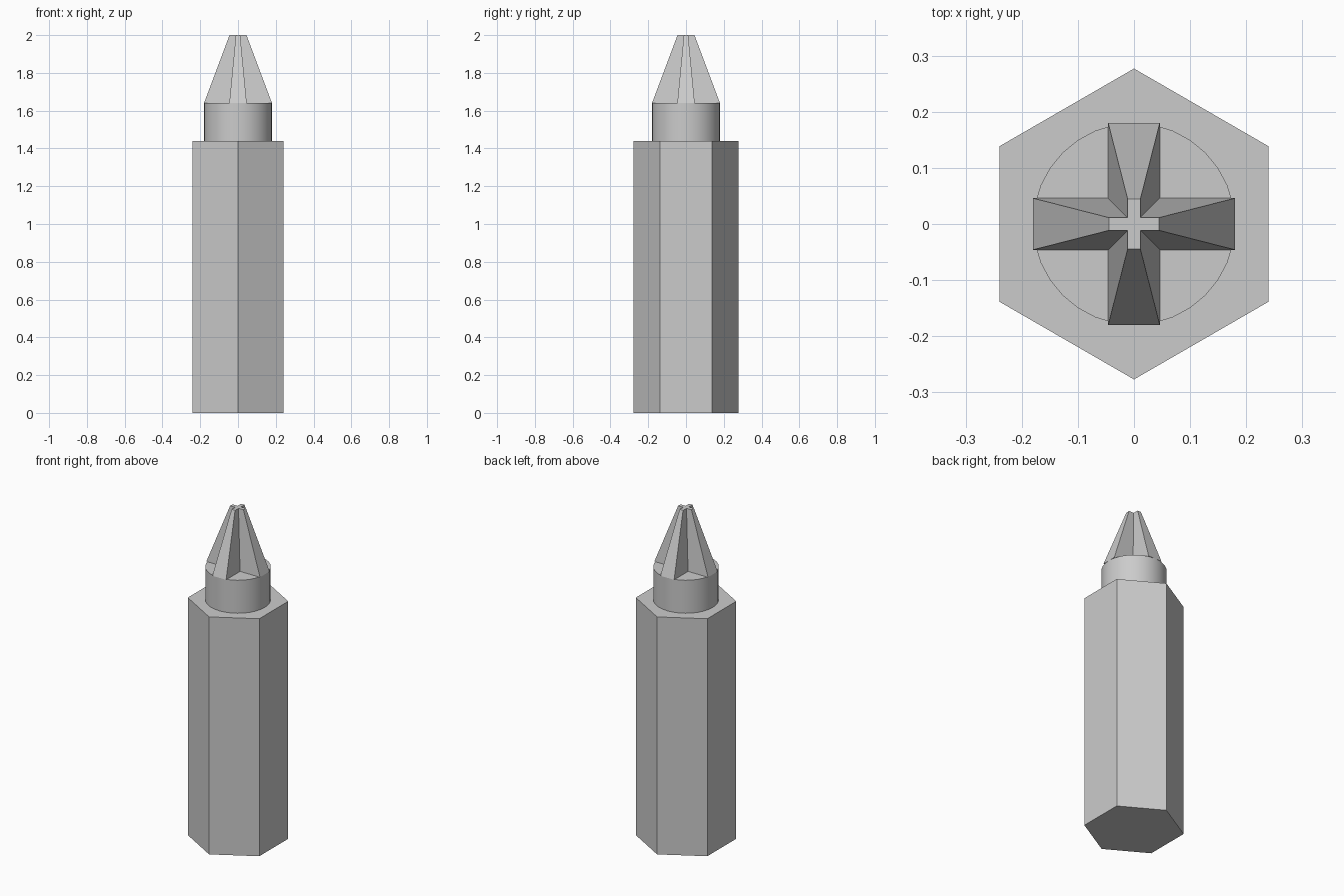
import bpy, bmesh, math

cube = bpy.data.objects.get("Cube")
if cube:
    bpy.data.objects.remove(cube, do_unlink=True)

STEEL = (0.6, 0.6, 0.6, 1)
steel = bpy.data.materials.new("grey steel")
steel.use_nodes = True
steel.diffuse_color = STEEL
steel.node_tree.nodes["Principled BSDF"].inputs["Base Color"].default_value = STEEL


def circle(sides, radius, start=0.0):
    """Points of a regular polygon, counter-clockwise."""
    steps = [start + math.tau * i / sides for i in range(sides)]
    return [(radius * math.cos(a), radius * math.sin(a)) for a in steps]


def cross(arm, half_width):
    """Points of a plus-shaped outline, one arm per quarter turn."""
    w = half_width
    x_y = [(arm, -w), (arm, w), (w, w)]
    points = []
    for _ in range(4):
        points += x_y
        x_y = [(-y, x) for x, y in x_y]
    return points


def loft(name, lower, upper, z0, z1):
    """Closed solid between two matching outlines."""
    bm = bmesh.new()
    low = [bm.verts.new((x, y, z0)) for x, y in lower]
    top = [bm.verts.new((x, y, z1)) for x, y in upper]
    n = len(low)
    for i in range(n):
        j = (i + 1) % n
        bm.faces.new((low[i], low[j], top[j], top[i]))
    bm.faces.new(low[::-1])
    bm.faces.new(top)
    mesh = bpy.data.meshes.new(name)
    bm.to_mesh(mesh)
    bm.free()
    mesh.materials.append(steel)
    obj = bpy.data.objects.new(name, mesh)
    bpy.context.collection.objects.link(obj)
    return obj


# Hexagonal shank, corners facing front and back
hexagon = circle(6, 0.277, math.pi / 2)
loft("hex_shank", hexagon, hexagon, 0, 1.44)

# Round neck
ring = circle(32, 0.18)
neck = loft("round_neck", ring, ring, 1.44, 1.64)
bpy.ops.object.select_all(action="DESELECT")
neck.select_set(True)
bpy.context.view_layer.objects.active = neck
bpy.ops.object.shade_smooth_by_angle(angle=math.radians(30))

# Tapered cross-shaped tip
loft("cross_tip", cross(0.18, 0.046), cross(0.045, 0.0115), 1.64, 2)
